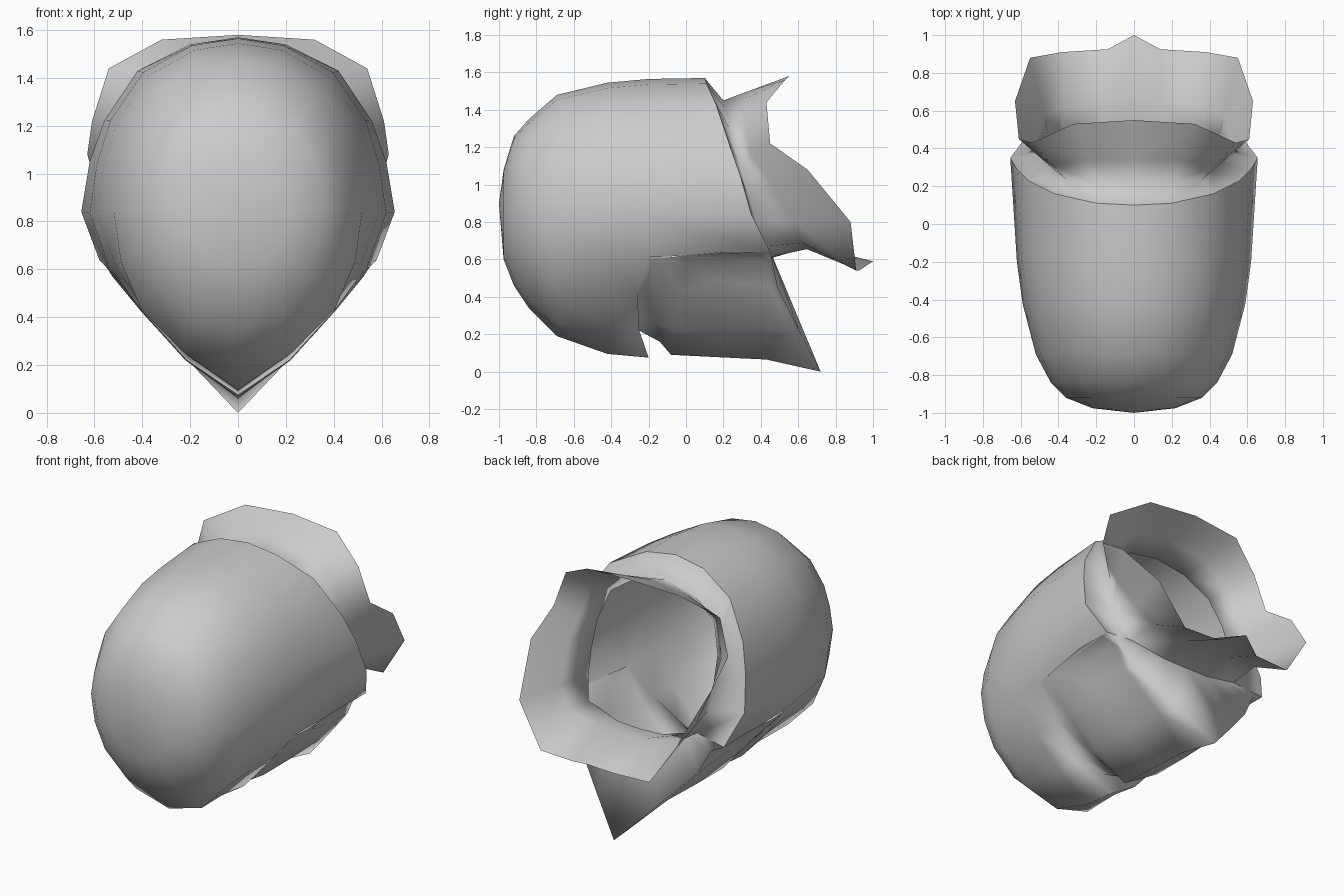
import bpy, bmesh, math
from mathutils import Vector

if "Cube" in bpy.data.objects:
    bpy.data.objects.remove(bpy.data.objects["Cube"])


def loft(name, grids):
    """Skin half-rows of points (x >= 0), mirror across x and smooth."""
    bm = bmesh.new()
    for rows in grids:
        grid = [[bm.verts.new(p) for p in row] for row in rows]
        for a, b in zip(grid, grid[1:]):
            for i in range(len(a) - 1):
                bm.faces.new((a[i], a[i + 1], b[i + 1], b[i]))
    geom = bm.verts[:] + bm.edges[:] + bm.faces[:]
    dup = bmesh.ops.duplicate(bm, geom=geom)["geom"]
    for v in [g for g in dup if isinstance(g, bmesh.types.BMVert)]:
        v.co.x *= -1
    bmesh.ops.remove_doubles(bm, verts=bm.verts[:], dist=0.002)
    bmesh.ops.recalc_face_normals(bm, faces=bm.faces[:])
    mesh = bpy.data.meshes.new(name)
    bm.to_mesh(mesh)
    bm.free()
    ob = bpy.data.objects.new(name, mesh)
    bpy.context.collection.objects.link(ob)
    bpy.ops.object.select_all(action='DESELECT')
    ob.select_set(True)
    bpy.context.view_layer.objects.active = ob
    bpy.ops.object.shade_smooth_by_angle(angle=math.radians(150))
    return ob


# Egg cross-section (width, height fractions): rounder chin in front, pointed behind
upper = [(0, 1), (.31, .98), (.64, .905), (.86, .77), (.95, .65), (1, .51)]
pointed = upper + [(.87, .36), (.65, .235), (.35, .1), (0, 0)]
rounded = upper + [(.94, .34), (.78, .19), (.44, .05), (0, 0)]


def ring(y, width, top, bottom):
    egg = rounded if y < -.5 else pointed
    return [(u * width, y, bottom + v * (top - bottom)) for u, v in egg]


# Domed front shell
stations = [(-1.0, 0, .9, .9), (-.975, .22, 1.08, .6), (-.92, .36, 1.26, .46),
            (-.84, .44, 1.35, .34), (-.69, .52, 1.48, .19),
            (-.42, .59, 1.545, .095), (-.2, .62, 1.565, .075)]
front = [ring(*s) for s in stations]
front[-1][7] = (.4, -.26, .425)
front[-1][8] = (.215, -.25, .22)

# Crown and cheeks reaching back to the rim
rim = [(0, .1, 1.57), (.2, .11, 1.54), (.42, .16, 1.43), (.56, .23, 1.22),
       (.62, .29, 1.05), (.655, .35, .84), (.58, .45, .64)]

# Throat: the narrow ring where the turned-in lip meets the collar
throat = [(0, .2, 1.45), (.2, .21, 1.41), (.36, .235, 1.3), (.42, .285, 1.12),
          (.43, .33, .95), (.42, .375, .8), (.38, .43, .67), (.16, .46, .615),
          (0, .465, .61)]

# Jaw: groove behind the front shell, keel, cheek folds, rear spike and panel
f = front[-1]
jaw = [
    [f[6], f[6], f[7], f[8], f[9]],
    [(.545, -.17, .61), (.525, -.18, .58), (.385, -.23, .43), (.19, -.27, .29), (0, -.27, .23)],
    [(.55, -.1, .61), (.525, -.1, .57), (.39, -.13, .43), (.2, -.14, .25), (0, -.14, .16)],
    [(.56, -.02, .62), (.52, 0, .57), (.41, -.02, .43), (.22, -.06, .22), (0, -.08, .09)],
    [(.58, .2, .64), (.48, .19, .6), (.43, .17, .48), (.22, .2, .22), (0, .18, .077)],
    [(.58, .4, .64), (.48, .42, .6), (.43, .43, .46), (.21, .48, .22), (0, .43, .065)],
    [(.58, .45, .64), (.5, .46, .6), (.42, .49, .45), (.2, .61, .21), (0, .72, 0)],
    [throat[6], throat[6], (.29, .44, .65), throat[7], throat[8]],
]
loft("hollow_shell", [front, [f[:7], rim], jaw])

# Turned-in lip and flared collar around the rear opening
flare = [(0, .55, 1.58), (.32, .53, 1.56), (.54, .43, 1.44), (.61, .45, 1.22),
         (.63, .65, 1.08), (.55, .88, .8), (.38, .91, .54), (.14, .925, .54),
         (0, 1.0, .59)]
middle = []
for i, (a, b) in enumerate(zip(throat, flare)):
    p = Vector(a).lerp(Vector(b), .4)
    if i > 5:
        p.z += .07
    middle.append(p)
loft("collar", [[rim, throat[:7]], [throat, middle, flare]])
